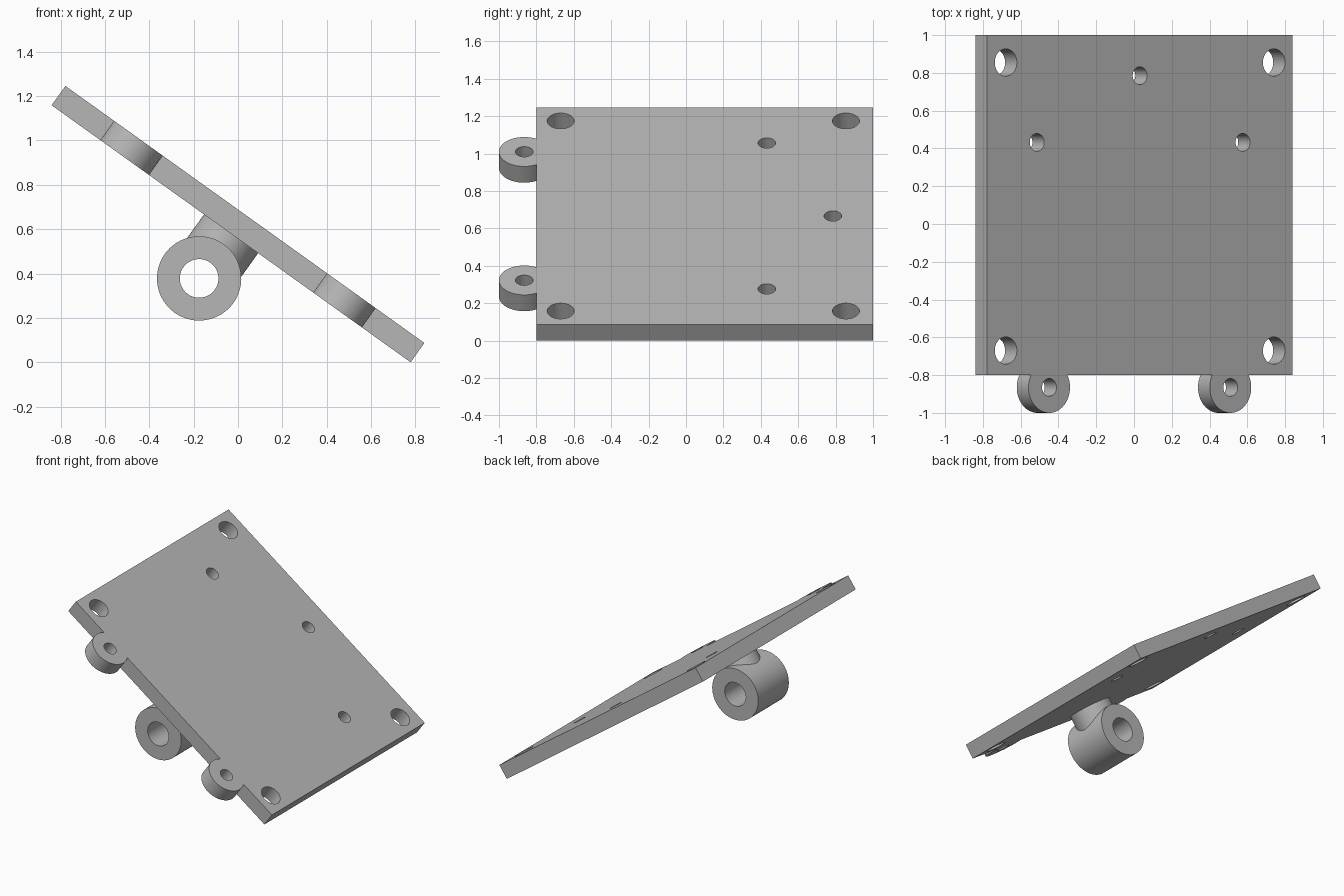
import bpy
from math import radians
from mathutils import Matrix

cube = bpy.data.objects.get("Cube")
if cube:
    bpy.data.objects.remove(cube, do_unlink=True)

THICK = 0.107
TILT = Matrix.Translation((0, 0, 0.623)) @ Matrix.Rotation(radians(35.6), 4, 'Y')

grey = bpy.data.materials.new("plain_grey")
grey.use_nodes = True
colour = (0.47, 0.47, 0.47, 1)
grey.diffuse_color = colour
grey.node_tree.nodes["Principled BSDF"].inputs["Base Color"].default_value = colour


def cylinder(name, radius, length, centre, along_y=False):
    rot = (radians(90), 0, 0) if along_y else (0, 0, 0)
    bpy.ops.mesh.primitive_cylinder_add(vertices=64, radius=radius, depth=length,
                                        location=centre, rotation=rot)
    ob = bpy.context.object
    ob.name = name
    ob.hide_render = True
    return ob


def combine(target, tool, operation):
    """Apply one boolean and remove the helper."""
    mod = target.modifiers.new("combine", 'BOOLEAN')
    mod.operation = operation
    mod.solver = 'EXACT'
    mod.object = tool
    bpy.context.view_layer.update()
    graph = bpy.context.evaluated_depsgraph_get()
    mesh = bpy.data.meshes.new_from_object(target.evaluated_get(graph))
    target.modifiers.clear()
    target.data = mesh
    bpy.data.objects.remove(tool, do_unlink=True)


def finish(ob):
    """Colour, shade and tilt a finished part."""
    ob.hide_render = False
    ob.data.materials.clear()
    ob.data.materials.append(grey)
    bpy.ops.object.select_all(action='DESELECT')
    ob.select_set(True)
    bpy.context.view_layer.objects.active = ob
    bpy.ops.object.shade_smooth_by_angle(angle=radians(30))
    bpy.context.view_layer.update()
    ob.matrix_world = TILT @ ob.matrix_world


# Flat mounting plate
bpy.ops.mesh.primitive_cube_add(size=1, location=(0, 0.1, 0))
plate = bpy.context.object
plate.name = "mounting_plate"
plate.scale = (1.99, 1.8, THICK)
bpy.ops.object.transform_apply(location=True, rotation=True, scale=True)

# Two round lugs on the front edge, flush with the plate
for x in (-0.59, 0.59):
    combine(plate, cylinder("lug", 0.135, THICK, (x, -0.865, 0)), 'UNION')

# Lug holes, corner holes and three small screw holes
holes = [(x, -0.865, 0.047) for x in (-0.59, 0.59)]
holes += [(x, y, 0.072) for x in (-0.873, 0.873) for y in (-0.67, 0.855)]
holes += [(-0.67, 0.432, 0.047), (0.67, 0.432, 0.047), (0, 0.785, 0.047)]
for x, y, r in holes:
    combine(plate, cylinder("hole", r, 0.4, (x, y, 0)), 'DIFFERENCE')
finish(plate)

# Pivot tube under the plate, joined to it by a round neck
tube = cylinder("pivot_tube", 0.19, 0.36, (0, -0.51, -0.301), along_y=True)
combine(tube, cylinder("neck", 0.15, 0.25, (0, -0.51, -0.155)), 'UNION')
combine(tube, cylinder("bore", 0.087, 0.6, (0, -0.51, -0.301), along_y=True), 'DIFFERENCE')
finish(tube)
